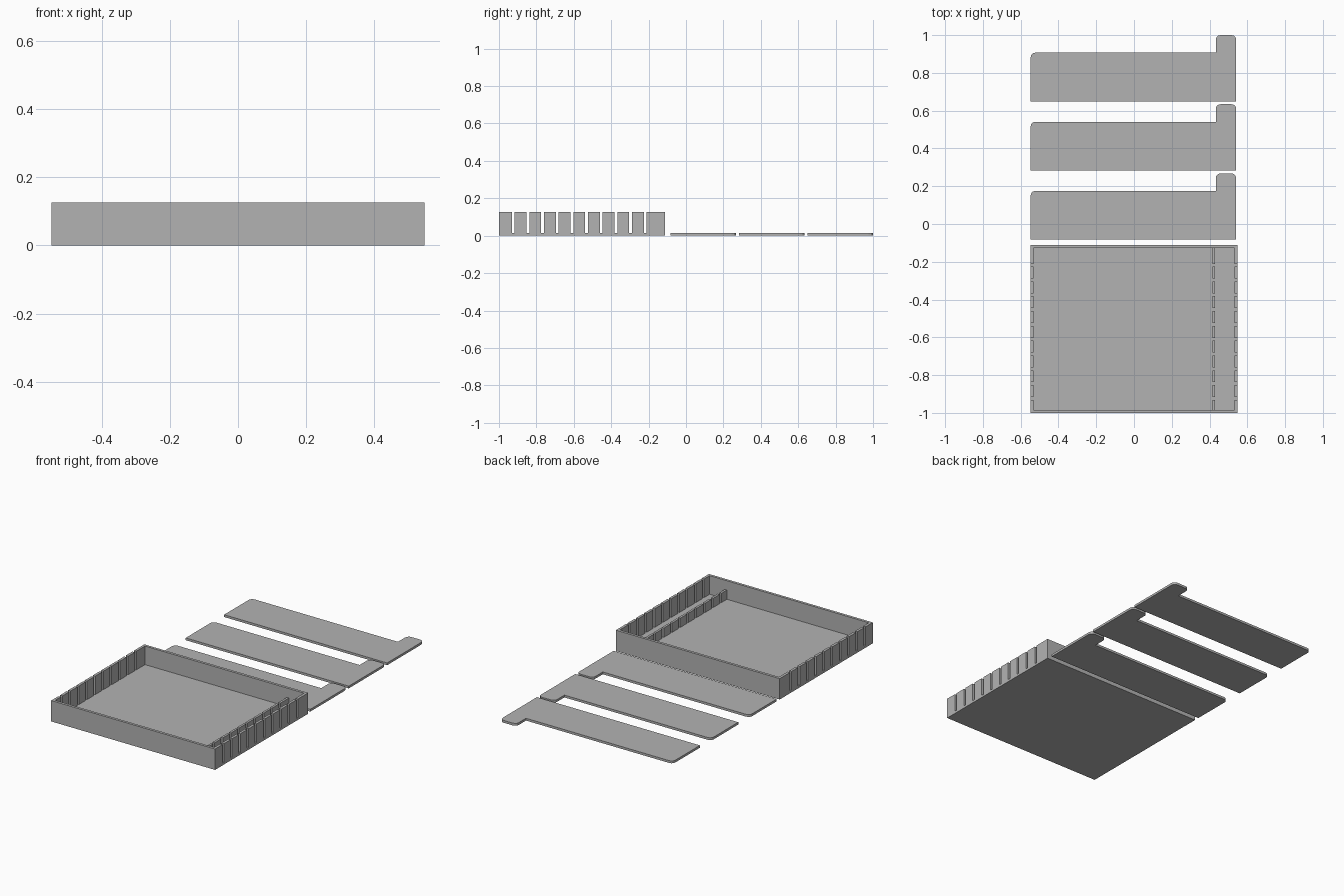
import bpy, bmesh, math
from mathutils import Matrix

if "Cube" in bpy.data.objects:
    bpy.data.objects.remove(bpy.data.objects["Cube"])

grey = bpy.data.materials.new("light grey")
grey.diffuse_color = (0.45, 0.45, 0.45, 1)
grey.use_nodes = True
grey.node_tree.nodes["Principled BSDF"].inputs["Base Color"].default_value = grey.diffuse_color

# Shared dimensions
HALF_W, WALL, FLOOR, HEIGHT = 0.547, 0.016, 0.014, 0.126
FRONT, BACK = -1.0, -0.112
SLOT_W, SLOT_PITCH, SLOT_LAST, SLOTS = 0.015, 0.0784, -0.218, 10


def finish(name, bm):
    mesh = bpy.data.meshes.new(name)
    bmesh.ops.recalc_face_normals(bm, faces=bm.faces)
    bm.to_mesh(mesh)
    bm.free()
    mesh.materials.append(grey)
    obj = bpy.data.objects.new(name, mesh)
    bpy.context.collection.objects.link(obj)
    return obj


def boxes(name, bounds):
    """One mesh made of boxes given as (x0, x1, y0, y1, z0, z1)."""
    bm = bmesh.new()
    for x0, x1, y0, y1, z0, z1 in bounds:
        place = Matrix.Translation(((x0 + x1) / 2, (y0 + y1) / 2, (z0 + z1) / 2))
        size = Matrix.Diagonal((x1 - x0, y1 - y0, z1 - z0, 1))
        bmesh.ops.create_cube(bm, size=1, matrix=place @ size)
    return finish(name, bm)


def cut(obj, cutter):
    mod = obj.modifiers.new("cut", 'BOOLEAN')
    mod.operation, mod.solver, mod.object = 'DIFFERENCE', 'EXACT', cutter
    cutter.hide_render = True
    cutter.hide_set(True)


def rounded(points, seg=3):
    """Round the outline corners whose third value is a radius (convex, axis-aligned)."""
    out = []
    n = len(points)
    for i, (x, y, r) in enumerate(points):
        if not r:
            out.append((x, y))
            continue
        px, py, _ = points[i - 1]
        qx, qy, _ = points[(i + 1) % n]
        ux, uy = (px > x) - (px < x), (py > y) - (py < y)
        vx, vy = (qx > x) - (qx < x), (qy > y) - (qy < y)
        for k in range(seg + 1):
            a = math.pi / 2 * k / seg
            s, t = r * (1 - math.sin(a)), r * (1 - math.cos(a))
            out.append((x + ux * s + vx * t, y + uy * s + vy * t))
    return out


# Open tray with slotted side walls
tray = boxes("tray", [(-HALF_W, HALF_W, FRONT, BACK, 0, HEIGHT)])
cavity = boxes("cavity_cutter", [(-HALF_W + WALL, HALF_W - WALL,
                                  FRONT + WALL, BACK - WALL, FLOOR, 0.2)])
slot_ys = [SLOT_LAST - SLOT_PITCH * i for i in range(SLOTS)]
slots = boxes("slot_cutter", [(-0.6, 0.6, y - SLOT_W / 2, y + SLOT_W / 2, FLOOR, 0.2)
                              for y in slot_ys])
cut(tray, cavity)
cut(tray, slots)

# Low slotted rib inside the tray, split by the same slots
edges = [BACK - WALL]
for y in slot_ys:
    edges += [y + SLOT_W / 2, y - SLOT_W / 2]
edges.append(FRONT + WALL)
boxes("inner_rib", [(0.416, 0.430, edges[i + 1], edges[i], FLOOR, 0.07)
                    for i in range(0, len(edges), 2)])

# Three tabbed divider plates laid flat behind the tray
R = 0.024
for i in range(3):
    y = -0.083 + 0.366 * i
    outline = rounded([(-HALF_W, y, 0), (0.541, y, 0), (0.541, y + 0.351, R),
                       (0.433, y + 0.351, R), (0.433, y + 0.258, 0),
                       (-HALF_W, y + 0.258, R)])
    bm = bmesh.new()
    face = bm.faces.new([bm.verts.new((px, py, 0)) for px, py in outline])
    top = bmesh.ops.extrude_face_region(bm, geom=[face])["geom"]
    bmesh.ops.translate(bm, vec=(0, 0, 0.014),
                        verts=[v for v in top if isinstance(v, bmesh.types.BMVert)])
    finish(f"divider_{i + 1}", bm)
